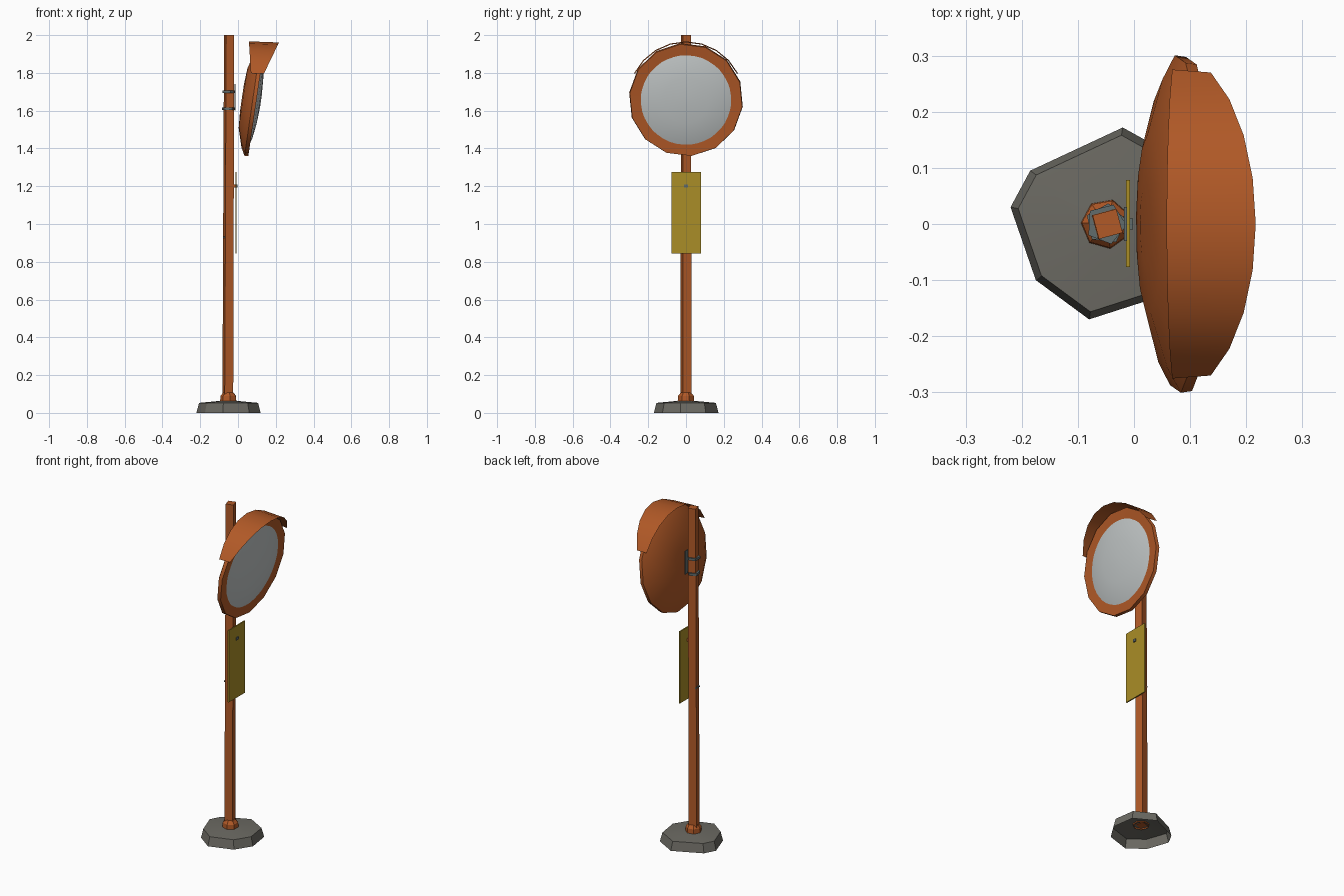
import bpy
from math import sin, cos, pi, radians
from mathutils import Matrix, Vector

cube = bpy.data.objects.get("Cube")
if cube:
    bpy.data.objects.remove(cube)


def material(name, rgb, rough=0.6):
    m = bpy.data.materials.new(name)
    m.use_nodes = True
    m.diffuse_color = (*rgb, 1)
    b = m.node_tree.nodes["Principled BSDF"]
    b.inputs["Base Color"].default_value = (*rgb, 1)
    b.inputs["Roughness"].default_value = rough
    return m


ORANGE = material("orange paint", (0.44, 0.10, 0.02))
YELLOW = material("yellow sign", (0.40, 0.27, 0.02))
MIRROR = material("mirror grey", (0.52, 0.55, 0.55))
CONCRETE = material("concrete", (0.15, 0.145, 0.125))
STEEL = material("clamp steel", (0.12, 0.15, 0.15))


def build(name, verts, faces, mat, smooth=30, matrix=None):
    me = bpy.data.meshes.new(name)
    me.from_pydata([tuple(v) for v in verts], [], faces)
    me.materials.append(mat)
    ob = bpy.data.objects.new(name, me)
    bpy.context.collection.objects.link(ob)
    if matrix:
        me.transform(matrix)
    if smooth:
        bpy.ops.object.select_all(action='DESELECT')
        ob.select_set(True)
        bpy.context.view_layer.objects.active = ob
        bpy.ops.object.shade_smooth_by_angle(angle=radians(smooth))
    return ob


def loft(name, rings, mat, closed=True, bottom=True, top=True, **kw):
    """Bridge equal-length rings, with optional end caps."""
    n = len(rings[0])
    verts = [v for ring in rings for v in ring]
    faces = []
    for k in range(len(rings) - 1):
        for i in range(n if closed else n - 1):
            j = (i + 1) % n
            faces.append((k * n + i, k * n + j, (k + 1) * n + j, (k + 1) * n + i))
    if bottom:
        faces.append(tuple(reversed(range(n))))
    if top:
        last = (len(rings) - 1) * n
        faces.append(tuple(range(last, last + n)))
    return build(name, verts, faces, mat, **kw)


def circle(r, z, sides, turn=0, cx=0.0, cy=0.0):
    return [(cx + r * cos(turn + 2 * pi * i / sides),
             cy + r * sin(turn + 2 * pi * i / sides), z) for i in range(sides)]


def box(name, centre, size, mat):
    x, y, z = centre
    a, b, c = (s / 2 for s in size)
    ring = [(-a, -b), (a, -b), (a, b), (-a, b)]
    return loft(name, [[(x + p, y + q, z + h) for p, q in ring] for h in (-c, c)],
                mat, smooth=0)


# Hollow, irregular concrete foot
foot = [(-0.22, 0.03), (-0.175, -0.10), (-0.08, -0.17), (0.06, -0.125),
        (0.12, -0.03), (0.10, 0.105), (-0.02, 0.172), (-0.185, 0.095)]


def foot_ring(scale, z):
    return [(-0.05 + (x + 0.05) * scale, y * scale, z) for x, y in foot]


loft("concrete_foot", [foot_ring(1, 0), foot_ring(0.92, 0.053), foot_ring(0.3, 0.063)],
     CONCRETE, bottom=False)

# Collar and slightly leaning square pole
loft("pole_collar", [circle(0.045, 0.055, 7, 0.4, -0.05),
                     circle(0.043, 0.09, 7, 0.4, -0.05),
                     circle(0.028, 0.108, 7, 0.4, -0.05)], ORANGE, bottom=False)
loft("pole", [circle(0.033, 0.06, 4, radians(60), -0.054),
              circle(0.031, 2.0, 4, radians(60), -0.047)], ORANGE)

# Pole clamps and mounting plate
for i, z in enumerate((1.61, 1.70)):
    loft(f"clamp_{i + 1}", [circle(0.037, z - 0.007, 5, 0.2 + i, -0.05),
                            circle(0.037, z + 0.007, 5, 0.2 + i, -0.05)],
         STEEL, smooth=0)
box("mounting_plate", (-0.015, 0, 1.67), (0.005, 0.06, 0.14), STEEL)
box("sign_clamp", (-0.062, 0, 0.93), (0.035, 0.035, 0.008), STEEL)

# Sign plate and its bolt
box("sign_plate", (-0.011, 0.001, 1.06), (0.007, 0.155, 0.43), YELLOW)
box("sign_bolt", (-0.006, 0, 1.20), (0.008, 0.02, 0.016), STEEL)
box("sign_bracket", (-0.022, 0, 1.20), (0.018, 0.02, 0.016), ORANGE)

# Mirror head, turned to face +x and tipped downwards
head = (Matrix.Translation((0.09, 0, 1.657))
        @ Matrix.Rotation(radians(90 + 8.3), 4, 'Y'))


def spin(name, profile, sides, mat, **kw):
    return loft(name, [circle(r, d, sides, 0.1) for r, d in profile], mat,
                matrix=head, **kw)


spin("mirror_housing", [(0.07, -0.07), (0.16, -0.064), (0.26, -0.035), (0.303, -0.012),
                        (0.30, 0.008), (0.235, 0.004)], 14, ORANGE, top=False)
spin("mirror_glass", [(0.248, 0.002), (0.2, 0.016), (0.12, 0.027), (0.03, 0.032)],
     40, MIRROR, bottom=False, smooth=60)

# Visor shell arching over the upper half of the mirror
back_edge, front_edge = [], []
start = radians(27)
for i in range(9):
    a = start + (pi - 2 * start) * i / 8
    rise = (sin(a) - sin(start)) / (1 - sin(start))
    for edge, x, r in ((back_edge, 0.068 - 0.01 * rise, 0.309),
                       (front_edge, 0.137 + 0.08 * rise, 0.303)):
        edge.append(Vector((x, r * cos(a), 1.658 + r * sin(a))))
loft("visor", [back_edge, front_edge], ORANGE, closed=False, bottom=False, top=False)
